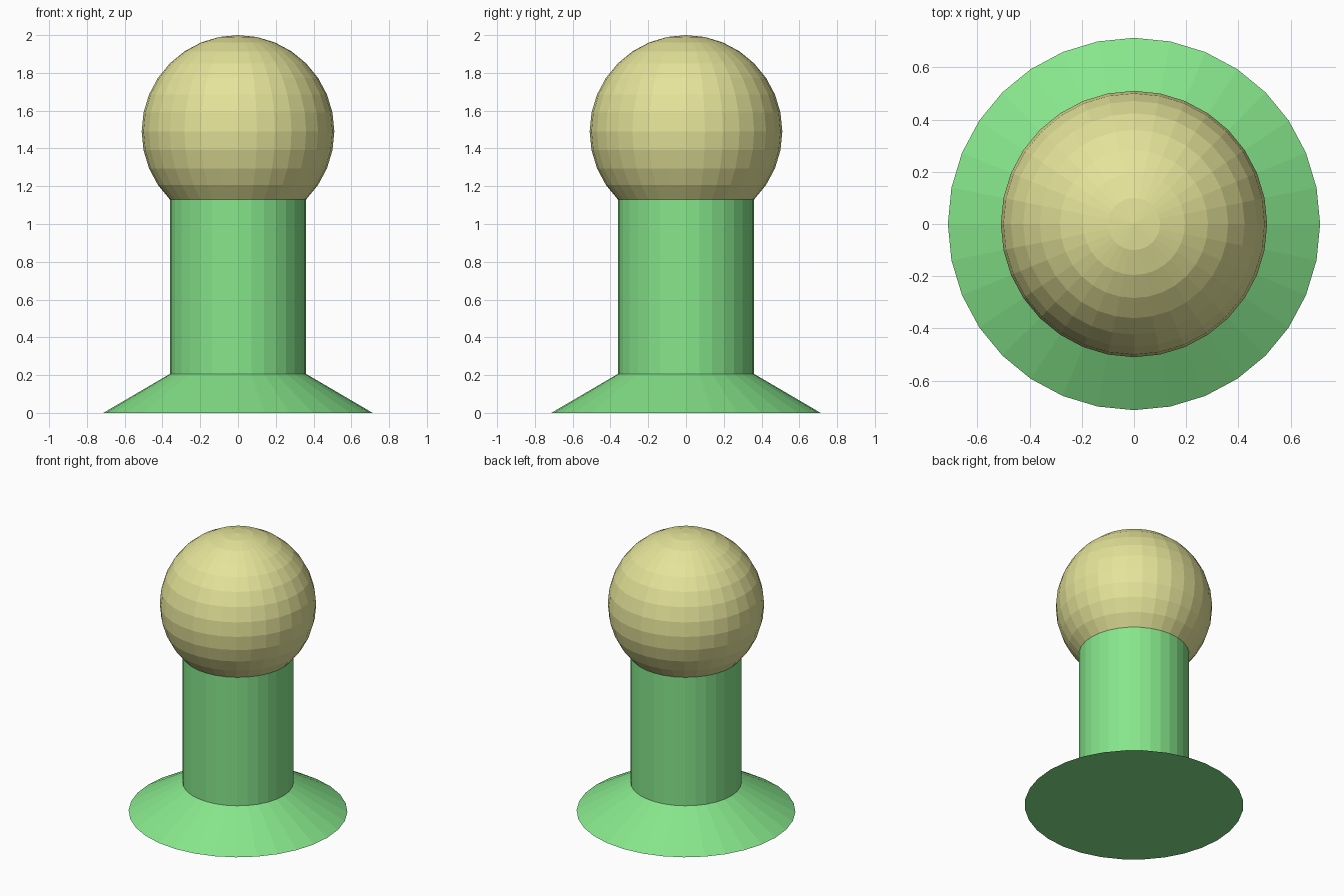
import bpy

SIDES = 32

default_cube = bpy.data.objects.get("Cube")
if default_cube:
    bpy.data.objects.remove(default_cube, do_unlink=True)


def make_material(name, rgb):
    mat = bpy.data.materials.new(name)
    mat.use_nodes = True
    mat.diffuse_color = (*rgb, 1)
    mat.node_tree.nodes["Principled BSDF"].inputs["Base Color"].default_value = (*rgb, 1)
    return mat


def finish(name, mat):
    obj = bpy.context.object
    obj.name = obj.data.name = name
    obj.data.materials.append(mat)
    return obj


def make_cone(name, mat, bottom_radius, top_radius, bottom, top):
    bpy.ops.mesh.primitive_cone_add(
        vertices=SIDES, radius1=bottom_radius, radius2=top_radius,
        depth=top - bottom, location=(0, 0, (bottom + top) / 2))
    return finish(name, mat)


green = make_material("light_green", (0.24, 0.79, 0.26))
tan = make_material("pale_yellow", (0.78, 0.77, 0.32))

base_radius, neck_radius, ball_radius = 0.713, 0.361, 0.51
base_top, neck_top = 0.206, 1.13

# Flared foot and straight neck
make_cone("base", green, base_radius, neck_radius, 0, base_top)
make_cone("neck", green, neck_radius, neck_radius, base_top, neck_top)

# Faceted ball resting in the neck
bpy.ops.mesh.primitive_uv_sphere_add(
    segments=SIDES, ring_count=SIDES // 2, radius=ball_radius,
    location=(0, 0, 2 - ball_radius))
finish("ball", tan)
